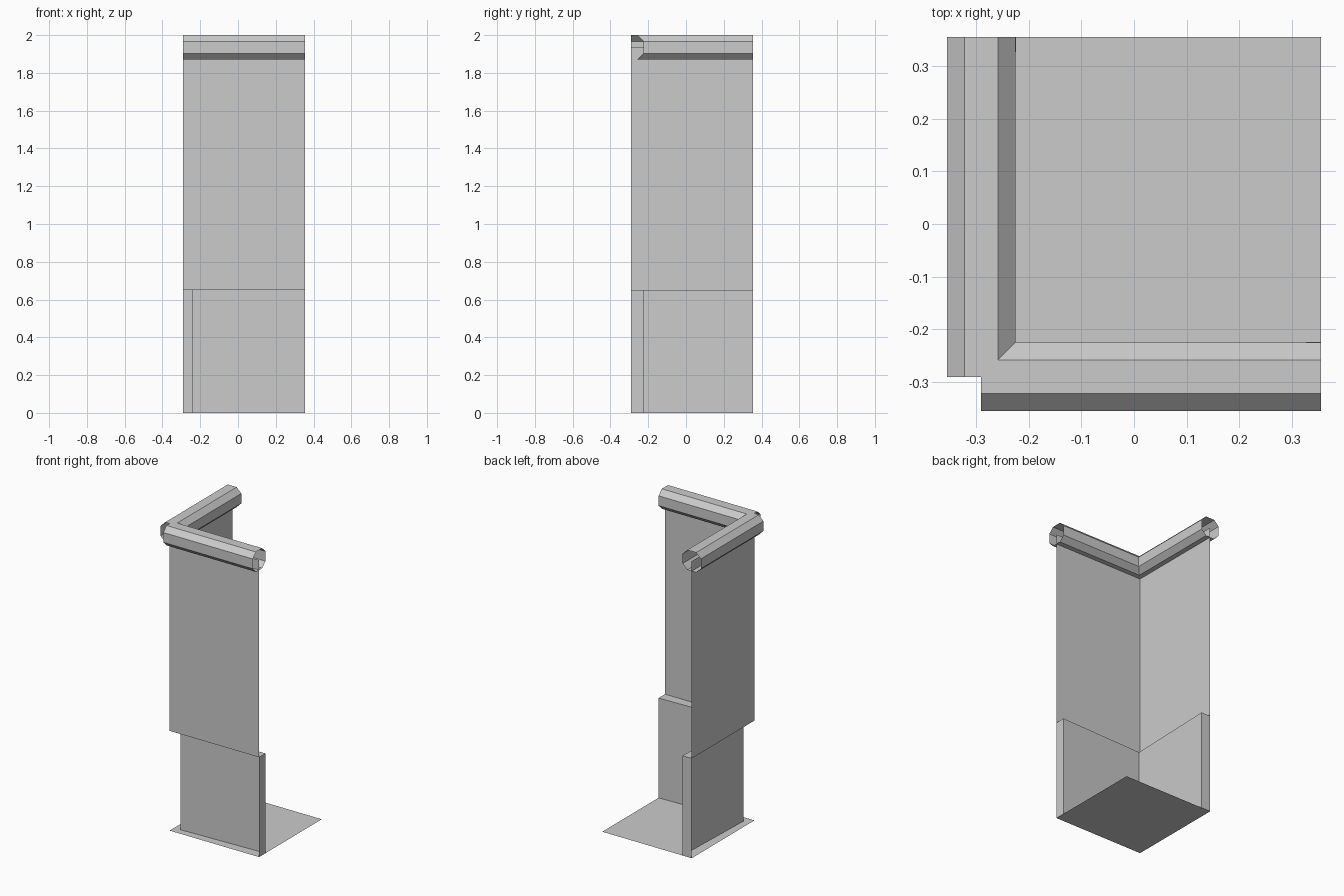
import bpy

if "Cube" in bpy.data.objects:
    bpy.data.objects.remove(bpy.data.objects["Cube"])

A, E = -0.29, 0.355            # wall line and far end
ZL, ZR = 0.65, 1.935           # ledge height, rail centre height
C, D = -0.243, -0.2235         # recessed panel line at the corner and at the far end
R, H = 0.065, 0.032            # rail half width and half length of its flats


def build(name, verts, faces, swap=False):
    """Make a mesh; swap mirrors it over the x = y diagonal."""
    if swap:
        verts = [(y, x, z) for x, y, z in verts]
        faces = [f[::-1] for f in faces]
    me = bpy.data.meshes.new(name)
    me.from_pydata(verts, [], faces)
    me.update()
    ob = bpy.data.objects.new(name, me)
    bpy.context.collection.objects.link(ob)


# floor plate
build("floor", [(A, A, 0), (E, A, 0), (E, E, 0), (A, E, 0)], [(0, 1, 2, 3)])

# octagonal rail section, split on its centre line so the inside half can be mitred
section = [(0, -R), (H, -R), (R, -H), (R, H), (H, R),
           (0, R), (-H, R), (-R, H), (-R, -H), (-H, -R)]
n = len(section)
rail_verts = [(A + max(d, 0), A + d, ZR + z) for d, z in section]
rail_verts += [(E, A + d, ZR + z) for d, z in section]
rail_faces = [(i, (i + 1) % n, n + (i + 1) % n, n + i) for i in range(n)]

for side, swap in (("front", False), ("left", True)):
    # upper wall sheet, running up into the rail
    build(side + "_upper_wall",
          [(A, A, ZL), (E, A, ZL), (E, A, ZR), (A, A, ZR)], [(0, 1, 2, 3)], swap)
    # recessed lower panel, ledge on top and closing strip at the far end
    build(side + "_lower_panel",
          [(C, C, 0), (E, D, 0), (E, D, ZL), (C, C, ZL),
           (A, A, ZL), (E, A, ZL), (E, A, 0)],
          [(0, 1, 2, 3), (4, 5, 2, 3), (6, 1, 2, 5)], swap)
    # open ended top rail
    build(side + "_rail", rail_verts, rail_faces, swap)
